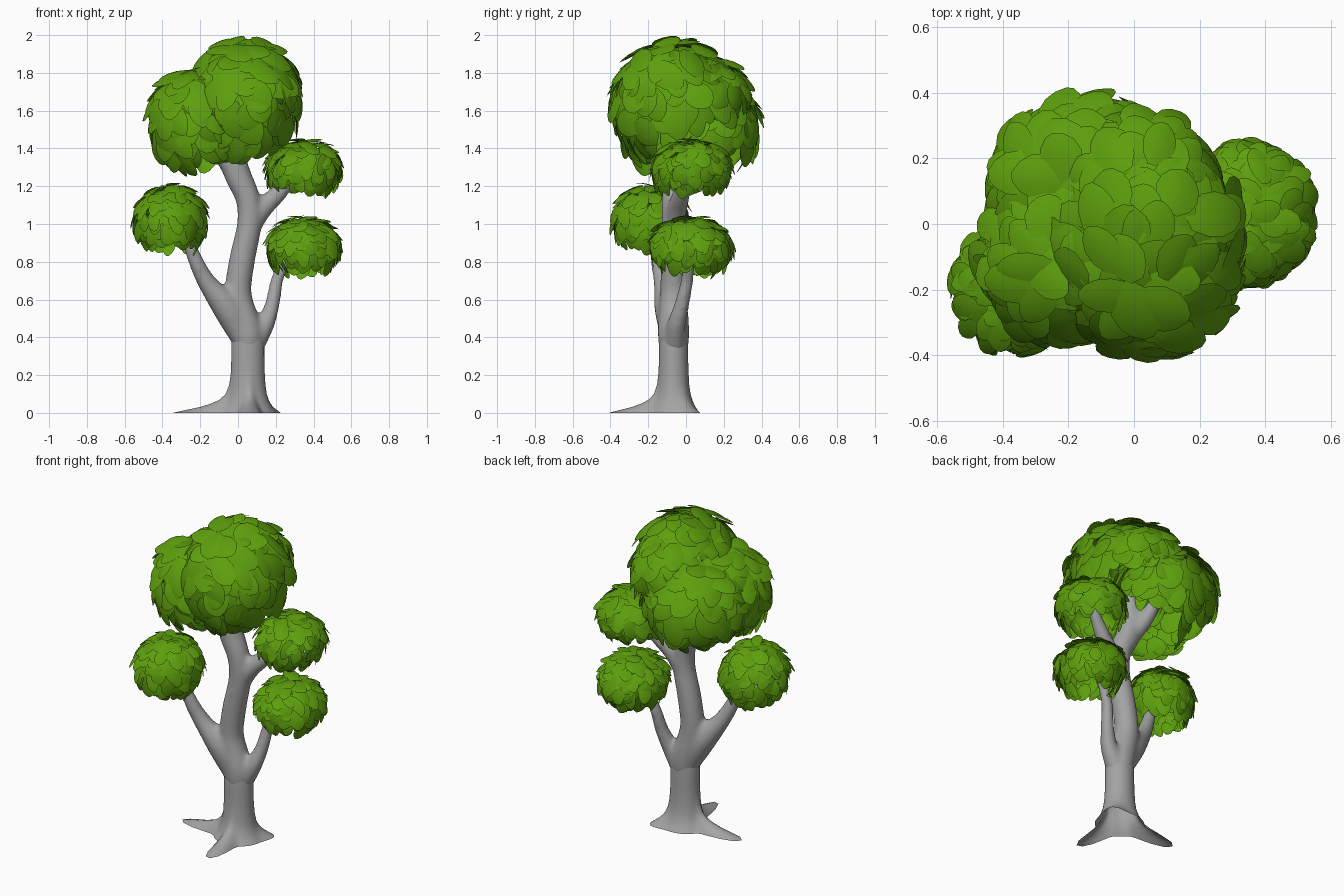
import bpy, bmesh, math, random
from mathutils import Vector

if "Cube" in bpy.data.objects:
    bpy.data.objects.remove(bpy.data.objects["Cube"])

random.seed(4)


def material(name, rgb):
    m = bpy.data.materials.new(name)
    m.diffuse_color = (*rgb, 1)
    m.use_nodes = True
    m.node_tree.nodes["Principled BSDF"].inputs["Base Color"].default_value = m.diffuse_color
    return m


BARK = material("grey bark", (0.37, 0.37, 0.37))
GREEN = material("leaf green", (0.11, 0.345, 0.004))


def make_object(name, bm, mat):
    mesh = bpy.data.meshes.new(name)
    bm.to_mesh(mesh)
    bm.free()
    mesh.materials.append(mat)
    for p in mesh.polygons:
        p.use_smooth = True
    ob = bpy.data.objects.new(name, mesh)
    bpy.context.collection.objects.link(ob)
    return ob


def loft(bm, rings, caps):
    rows = [[bm.verts.new(p) for p in r] for r in rings]
    n = len(rows[0])
    for a, b in zip(rows, rows[1:]):
        for i in range(n):
            j = (i + 1) % n
            bm.faces.new((a[i], a[j], b[j], b[i]))
    if caps:
        bm.faces.new(rows[0][::-1])
        bm.faces.new(rows[-1])


def catmull(p, t):
    i = min(int(t), len(p) - 2)
    f = t - i
    a, b, c, d = (p[max(0, min(len(p) - 1, i + k))] for k in (-1, 0, 1, 2))
    return 0.5 * (2 * b + (c - a) * f + (2 * a - 5 * b + 4 * c - d) * f * f
                  + (3 * b - a - 3 * c + d) * f ** 3)


def tube(bm, pts):
    """Tapered round limb through (x, y, z, radius) points."""
    pts = [Vector(p) for p in pts]
    steps = (len(pts) - 1) * 5
    path = [catmull(pts, (len(pts) - 1) * k / steps) for k in range(steps + 1)]
    rings = []
    for k, p in enumerate(path):
        d = (path[min(k + 1, steps)] - path[max(k - 1, 0)]).to_3d().normalized()
        u = Vector((0, 1, 0)).cross(d).normalized()
        v = d.cross(u)
        rings.append([p.to_3d() + (u * math.cos(a) + v * math.sin(a)) * p.w
                      for a in (math.tau * i / 16 for i in range(16))])
    loft(bm, rings, True)


# Trunk base: round stem flaring into three webbed roots, open underneath
ROOTS = [(math.radians(180), 0.25, 0.26), (math.radians(-86), 0.21, 0.25),
         (math.radians(38), 0.06, 0.4)]
bm = bmesh.new()
rings = []
for z, flare, grow in [(0, 1, .06), (.012, .82, .052), (.03, .52, .04), (.05, .3, .03),
                       (.07, .16, .022), (.1, .07, .013), (.15, .02, .006),
                       (.22, 0, .002), (.3, 0, 0), (.38, 0, 0), (.44, 0, -.006)]:
    ring = []
    for i in range(64):
        a = math.tau * i / 64
        r = grow
        for ang, length, width in ROOTS:
            d = (a - ang + math.pi) % math.tau - math.pi
            r += flare * length * math.exp(-(d / width) ** 2)
        ring.append((.052 + math.cos(a) * (.087 + r), -.066 + math.sin(a) * (.077 + r), z))
    rings.append(ring)
loft(bm, rings, False)
make_object("trunk_base", bm, BARK)

# Limbs: overlapping tubes fused and smoothed into one surface
LIMBS = [
    # main stem
    [(.052, -.066, .3, .068), (.05, -.066, .42, .085), (.002, -.066, .62, .072),
     (.02, -.066, .8, .07), (.06, -.066, 1.0, .066), (.05, -.066, 1.14, .066),
     (-.005, -.06, 1.27, .072), (-.03, -.06, 1.4, .065), (0, -.05, 1.6, .03)],
    # left limb
    [(.03, -.07, .38, .06), (-.055, -.09, .55, .078), (-.16, -.12, .685, .052),
     (-.23, -.15, .82, .04), (-.31, -.18, 1.04, .025)],
    # lower right limb
    [(.085, -.06, .36, .058), (.145, -.05, .47, .05), (.183, -.02, .58, .04),
     (.215, .01, .73, .034), (.31, .03, .92, .025)],
    # upper right limb
    [(.05, -.06, .95, .055), (.12, -.05, 1.07, .055), (.22, -.02, 1.17, .046),
     (.33, .02, 1.3, .03)],
    # limbs inside the crown
    [(-.01, -.06, 1.25, .055), (-.09, .02, 1.4, .045), (-.15, .09, 1.62, .025)],
    [(-.01, -.06, 1.27, .055), (-.11, -.07, 1.4, .045), (-.22, -.1, 1.56, .025)],
]
bm = bmesh.new()
for limb in LIMBS:
    tube(bm, limb)
limbs = make_object("limbs", bm, BARK)
rm = limbs.modifiers.new("fuse", 'REMESH')
rm.mode = 'VOXEL'
rm.voxel_size = 0.012
rm.use_smooth_shade = True
sm = limbs.modifiers.new("soften", 'SMOOTH')
sm.factor = 0.5
sm.iterations = 18

# One leaf: outline half-widths along its length, five points across
OUTLINE = [(0, .35), (.2, .8), (.45, 1), (.7, .92), (.88, .62), (1, .2)]


def foliage(name, centre, radii, cut, count, length, width, axis=(0, 0, 1)):
    """Open dome of overlapping oval leaves that stream away from its axis."""
    bm = bmesh.new()
    c, rad = Vector(centre), Vector(radii)
    R = sum(radii) / 3
    axis = Vector(axis).normalized()
    spin = Vector((0, 0, 1)).rotation_difference(axis)
    for k in range(count):
        z = 1 - (1 - cut) * (k + .5) / count
        a = k * 2.39996 + random.uniform(-.2, .2)
        s = math.sqrt(1 - z * z)
        d = spin @ Vector((s * math.cos(a), s * math.sin(a), z))
        p = c + d * rad
        n = Vector((d.x / rad.x, d.y / rad.y, d.z / rad.z)).normalized()
        away = -axis + Vector((0, 0, -.3))
        down = (away - n * away.dot(n)).normalized()
        turn = random.uniform(-.6, .6)
        t = down * math.cos(turn) + n.cross(down) * math.sin(turn)
        side = n.cross(t)
        L = length * random.uniform(.8, 1.2)
        W = width * random.uniform(.8, 1.15) / 2
        lift = random.uniform(-.03, .008) * R / .3
        tilt = random.uniform(.05, .4) + max(0, -z) * .35
        roll = random.uniform(-.2, .2)
        rows = []
        for u, w in OUTLINE:
            x = (u - .5) * L
            row = []
            for v in (-1, -.5, 0, .5, 1):
                y = v * w * W
                h = lift + tilt * x + roll * y - (x * x + 1.5 * y * y) / (2 * R)
                row.append(bm.verts.new(p + t * x + side * y + n * h))
            rows.append(row)
        for r0, r1 in zip(rows, rows[1:]):
            for i in range(4):
                bm.faces.new((r0[i], r1[i], r1[i + 1], r0[i + 1]))
    make_object(name, bm, GREEN)


# Crown clumps
foliage("crown_top", (.035, -.07, 1.655), (.3, .335, .33), -.55, 170, .18, .14,
        (-.1, -.4, .85))
foliage("crown_rear", (.02, .11, 1.68), (.23, .23, .22), -.1, 60, .17, .13, (.1, .3, .9))
foliage("crown_back", (-.14, .11, 1.53), (.31, .285, .285), -.45, 130, .18, .14,
        (-.15, .2, .95))
foliage("crown_left", (-.225, -.1, 1.55), (.255, .265, .28), -.65, 125, .17, .13,
        (-.25, -.25, .9))
# Small side clumps
foliage("left_clump", (-.355, -.185, 1.02), (.2, .21, .195), -.65, 180, .11, .08,
        (.05, .05, 1))
foliage("lower_right_clump", (.35, .03, .88), (.2, .22, .165), -.7, 185, .11, .08,
        (-.05, .15, 1))
foliage("upper_right_clump", (.35, .03, 1.29), (.205, .215, .16), -.6, 175, .11, .08,
        (.1, 0, 1))
